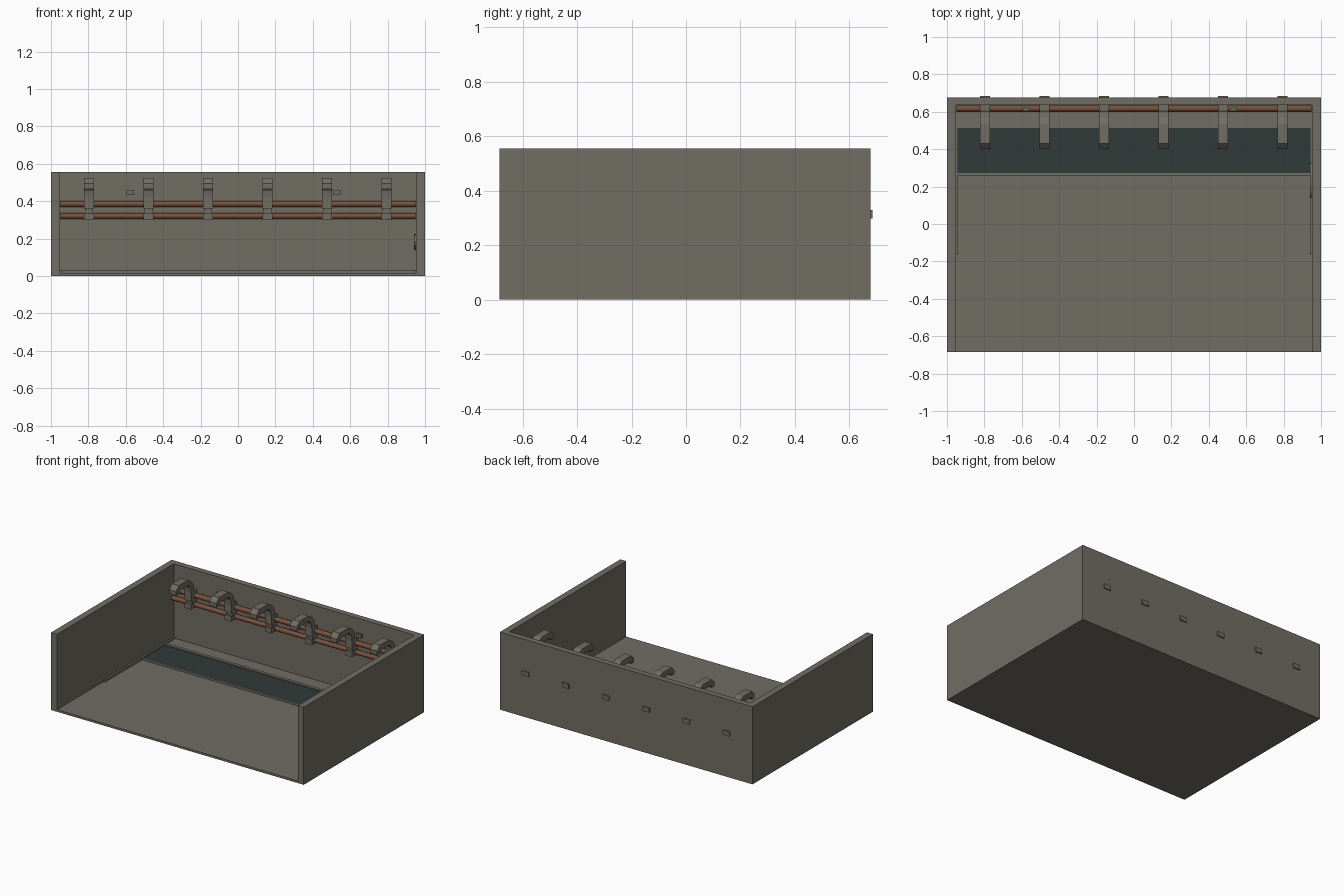
import bpy, bmesh, math
from mathutils import Matrix

if "Cube" in bpy.data.objects:
    bpy.data.objects.remove(bpy.data.objects["Cube"])


def material(name, rgb):
    m = bpy.data.materials.new(name)
    m.diffuse_color = (*rgb, 1)
    m.use_nodes = True
    m.node_tree.nodes["Principled BSDF"].inputs["Base Color"].default_value = m.diffuse_color
    return m


STONE = material("warm grey stone", (0.165, 0.155, 0.127))
WATER = material("dark teal water", (0.030, 0.042, 0.041))
COPPER = material("copper", (0.19, 0.085, 0.045))


def finish(name, bm, mat):
    bmesh.ops.recalc_face_normals(bm, faces=bm.faces)
    me = bpy.data.meshes.new(name)
    bm.to_mesh(me)
    bm.free()
    me.materials.append(mat)
    ob = bpy.data.objects.new(name, me)
    bpy.context.collection.objects.link(ob)
    return ob


def prism(name, profile, axis, lo, hi, mat):
    """Extrude a closed profile along x (points y, z) or z (points x, y)."""
    bm = bmesh.new()
    put = (lambda p: (lo, *p)) if axis == "x" else (lambda p: (*p, lo))
    face = bm.faces.new([bm.verts.new(put(p)) for p in profile])
    new = bmesh.ops.extrude_face_region(bm, geom=[face])["geom"]
    move = (hi - lo, 0, 0) if axis == "x" else (0, 0, hi - lo)
    bmesh.ops.translate(bm, vec=move,
                        verts=[v for v in new if isinstance(v, bmesh.types.BMVert)])
    return finish(name, bm, mat)


def box(name, x, y, z, mat=STONE):
    return prism(name, [(x[0], y[0]), (x[1], y[0]), (x[1], y[1]), (x[0], y[1])],
                 "z", z[0], z[1], mat)


def rod(name, y, z, radius, sides=12):
    pts = [(y + radius * math.cos(math.tau * i / sides),
            z + radius * math.sin(math.tau * i / sides)) for i in range(sides)]
    return prism(name, pts, "x", -0.95, 0.95, COPPER)


# Room shell: three walls in one U-shaped piece, plus the floor
FRONT, BACK, TOP = -0.685, 0.677, 0.555
prism("walls", [(-1, FRONT), (-0.953, FRONT), (-0.953, 0.635), (0.953, 0.635),
                (0.953, FRONT), (1, FRONT), (1, BACK), (-1, BACK)],
      "z", 0, TOP, STONE)
box("floor", (-0.953, 0.953), (FRONT, 0.635), (0, 0.015))

# Water channel with its rims, and the ledge behind it
box("water", (-0.94, 0.94), (0.27, 0.515), (0.014, 0.022), WATER)
box("channel_front_rim", (-0.945, 0.945), (0.258, 0.274), (0.014, 0.03))
box("channel_back_rim", (-0.945, 0.945), (0.512, 0.535), (0.014, 0.03))
box("back_ledge", (-0.953, 0.953), (0.535, 0.635), (0.014, 0.024))
for side, label in ((-1, "left"), (1, "right")):
    xs = sorted((side * 0.953, side * 0.94))
    box(label + "_skirting", xs, (-0.16, 0.635), (0.014, 0.032))

# Shallow round plate on the right wall
bm = bmesh.new()
bmesh.ops.create_cone(bm, cap_ends=True, segments=16, radius1=0.042, radius2=0.042,
                      depth=0.012)
bm.transform(Matrix.Translation((0.948, 0.235, 0.182))
             @ Matrix.Diagonal((1, 2.2, 1, 1)) @ Matrix.Rotation(math.pi / 2, 4, "Y"))
finish("wall_plate", bm, STONE)

# Two pipes along the back wall
rod("upper_pipe", 0.617, 0.385, 0.017)
rod("lower_pipe", 0.617, 0.32, 0.016)

# Six spouts: hooked head and neck, pipe clamps, and a bolt through the wall
HOOK = [(0.40, 0.465), (0.40, 0.495), (0.43, 0.525), (0.535, 0.525), (0.57, 0.505),
        (0.60, 0.47), (0.605, 0.42), (0.57, 0.42), (0.565, 0.455), (0.54, 0.485),
        (0.44, 0.485), (0.43, 0.465)]
for i in range(6):
    x = -0.797 + i * 0.3184
    wide = (x - 0.027, x + 0.027)
    prism(f"spout_{i + 1}", HOOK, "x", *wide, STONE)
    box(f"upper_clamp_{i + 1}", wide, (0.57, 0.637), (0.36, 0.42))
    box(f"clamp_link_{i + 1}", (x - 0.022, x + 0.022), (0.585, 0.637), (0.335, 0.36))
    box(f"lower_clamp_{i + 1}", wide, (0.57, 0.637), (0.30, 0.337))
    box(f"wall_bolt_{i + 1}", wide, (0.63, 0.685), (0.298, 0.33))

# Two small valve blocks above the pipes
for x in (-0.575, 0.53):
    box("valve_block", (x - 0.02, x + 0.02), (0.605, 0.62), (0.433, 0.46))
    box("valve_stem", (x - 0.006, x + 0.006), (0.61, 0.637), (0.44, 0.452))
